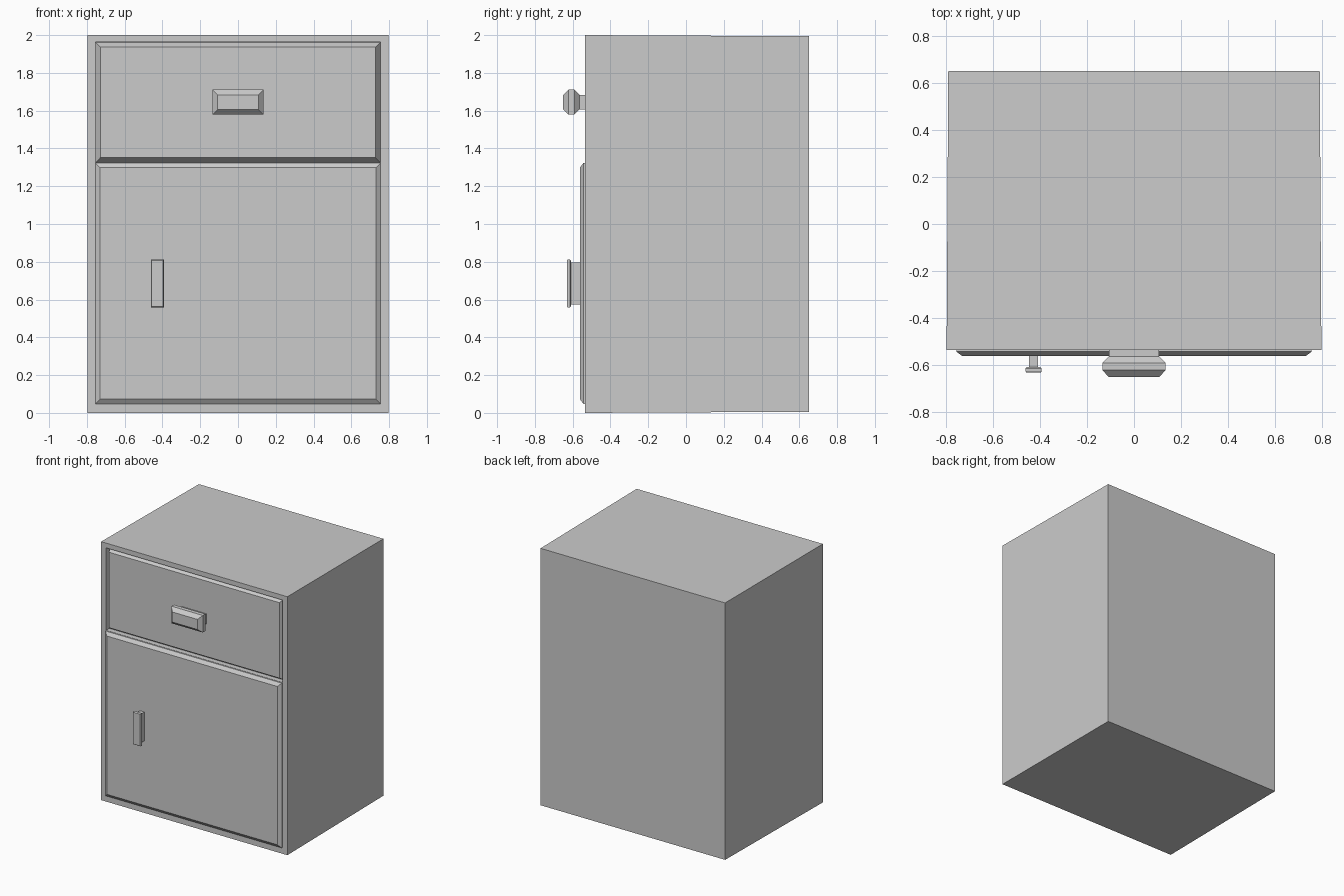
import bpy, bmesh


def loft(name, rings):
    """Solid made of rectangles (y, x centre, half width, z bottom, z top), back to front."""
    bm = bmesh.new()
    loops = []
    for y, cx, hw, z0, z1 in rings:
        corners = [(cx - hw, z0), (cx + hw, z0), (cx + hw, z1), (cx - hw, z1)]
        loops.append([bm.verts.new((x, y, z)) for x, z in corners])
    for a, b in zip(loops, loops[1:]):
        for i in range(4):
            j = (i + 1) % 4
            bm.faces.new((a[i], a[j], b[j], b[i]))
    bm.faces.new(loops[0][::-1])
    bm.faces.new(loops[-1])
    bmesh.ops.recalc_face_normals(bm, faces=bm.faces)
    mesh = bpy.data.meshes.new(name)
    bm.to_mesh(mesh)
    bm.free()
    obj = bpy.data.objects.new(name, mesh)
    bpy.context.collection.objects.link(obj)
    return obj


FRONT = -0.535
FLOOR = FRONT + 0.04   # bottom of the drawer recess

# Cabinet, tapering slightly to the back, with a shallow drawer recess
loft("cabinet_body", [
    (0.65, 0, 0.79, 0.006, 1.994),
    (FRONT, 0, 0.797, 0.0, 2.0),
    (FRONT, 0, 0.755, 1.325, 1.963),
    (FLOOR, 0, 0.755, 1.325, 1.963),
])

# Bevelled drawer front, flush with the frame
loft("drawer_front", [
    (FLOOR + 0.01, 0, 0.754, 1.326, 1.962),
    (FLOOR, 0, 0.754, 1.326, 1.962),
    (FRONT, 0, 0.728, 1.352, 1.936),
])

# Bevelled door standing proud of the frame
loft("door", [
    (FRONT + 0.01, 0, 0.755, 0.048, 1.323),
    (FRONT - 0.008, 0, 0.755, 0.048, 1.323),
    (-0.562, 0, 0.73, 0.073, 1.298),
])

# Drawer knob: neck and chamfered block
loft("drawer_knob", [
    (FRONT + 0.01, 0, 0.106, 1.607, 1.683),
    (-0.563, 0, 0.106, 1.607, 1.683),
    (-0.591, 0, 0.134, 1.579, 1.711),
    (-0.622, 0, 0.134, 1.579, 1.711),
    (-0.65, 0, 0.108, 1.606, 1.684),
])

# Door handle: upright stem with a thin bevelled plate
loft("door_handle_stem", [
    (-0.555, -0.427, 0.019, 0.573, 0.796),
    (-0.615, -0.427, 0.019, 0.573, 0.796),
])
loft("door_handle_plate", [
    (-0.609, -0.427, 0.029, 0.564, 0.806),
    (-0.614, -0.427, 0.034, 0.558, 0.811),
    (-0.626, -0.427, 0.034, 0.558, 0.811),
    (-0.631, -0.427, 0.031, 0.562, 0.808),
])
